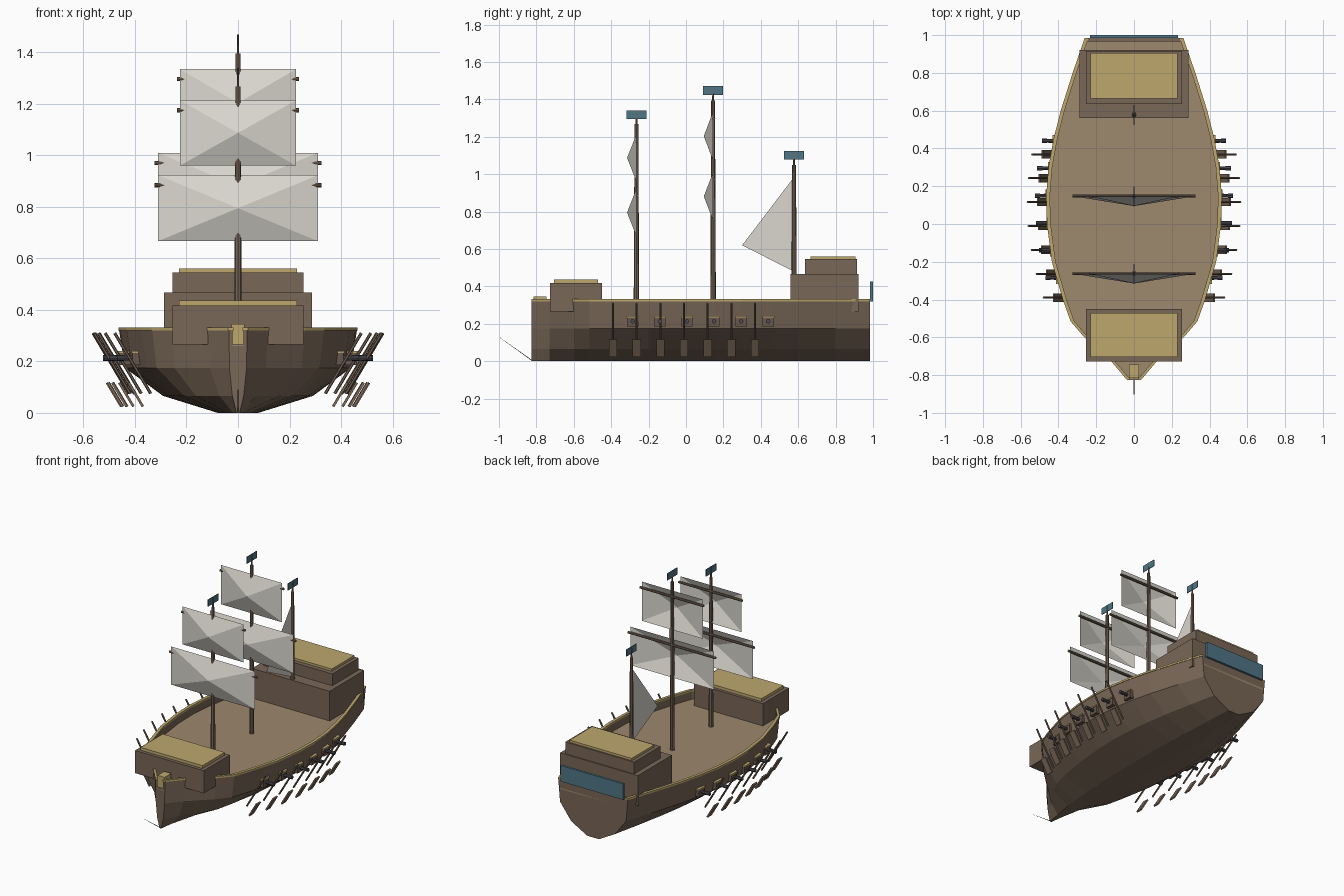
import bpy, bmesh
from math import atan2
from mathutils import Vector

if "Cube" in bpy.data.objects:
    bpy.data.objects.remove(bpy.data.objects["Cube"])


def mat(name, r, g, b):
    m = bpy.data.materials.new(name)
    m.diffuse_color = (r, g, b, 1)
    m.use_nodes = True
    m.node_tree.nodes["Principled BSDF"].inputs["Base Color"].default_value = m.diffuse_color
    return m


WOOD = mat("wood", .19, .135, .095)
DARK = mat("dark_wood", .14, .095, .07)
DECK = mat("deck_planks", .34, .25, .155)
TRIM = mat("trim", .51, .39, .155)
CLOTH = mat("cloth", .70, .68, .62)
BLUE = mat("blue", .08, .18, .24)
IRON = mat("iron", .07, .07, .085)


def mesh(name, verts, faces, m, fix=True):
    me = bpy.data.meshes.new(name)
    me.from_pydata(verts, [], faces)
    if fix:
        bm = bmesh.new()
        bm.from_mesh(me)
        bmesh.ops.recalc_face_normals(bm, faces=bm.faces)
        bm.to_mesh(me)
        bm.free()
    me.materials.append(m)
    ob = bpy.data.objects.new(name, me)
    bpy.context.collection.objects.link(ob)
    return ob


def box(name, x, y, z, m):
    v = [(a, b, c) for a in x for b in y for c in z]
    f = [(0, 1, 3, 2), (4, 6, 7, 5), (0, 4, 5, 1), (2, 3, 7, 6), (0, 2, 6, 4), (1, 5, 7, 3)]
    return mesh(name, v, f, m)


def rod(name, p, q, r1, r2, m, n=8):
    p, q = Vector(p), Vector(q)
    d = q - p
    bpy.ops.mesh.primitive_cone_add(vertices=n, radius1=r1, radius2=r2, depth=d.length,
                                    location=(p + q) / 2,
                                    rotation=d.to_track_quat('Z', 'Y').to_euler())
    ob = bpy.context.object
    ob.name = name
    ob.data.materials.append(m)
    return ob


# Hull plan: (y, half width at the rail)
PLAN = [(-.825, .035), (-.73, .115), (-.60, .26), (-.515, .333), (-.40, .374), (-.20, .432),
        (0, .458), (.15, .462), (.30, .450), (.45, .423), (.60, .385), (.80, .322), (.985, .258)]


def width(y):
    for (y0, w0), (y1, w1) in zip(PLAN, PLAN[1:]):
        if y0 <= y <= y1:
            return w0 + (w1 - w0) * (y - y0) / (y1 - y0)


def loft(name, section, m):
    """Sweep a half-section function of width, mirrored into a closed ring, along the plan."""
    verts, faces = [], []
    for y, w in PLAN:
        half = section(w)
        ring = half + [(-x, z) for x, z in reversed(half)]
        verts += [(x, y, z) for x, z in ring]
    n = len(ring)
    for i in range(len(PLAN) - 1):
        for j in range(n):
            k = (j + 1) % n
            faces.append((i * n + j, i * n + k, i * n + n + k, i * n + n + j))
    faces += [tuple(range(n)), tuple(range(len(verts) - n, len(verts)))]
    return mesh(name, verts, faces, m)


loft("hull", lambda w: [(.17 * w, 0), (.63 * w, .066), (.95 * w, .175), (w, .322),
                        (max(w - .014, .01), .322), (max(w - .014, .01), .26)], WOOD)
loft("deck", lambda w: [(max(w - .013, .008), .255), (max(w - .013, .008), .268)], DECK)

# Rails on the bulwarks
for s in (-1, 1):
    v, f = [], []
    for y, w in PLAN:
        v += [(s * (w + .003), y, .32), (s * (w + .003), y, .332),
              (s * max(w - .017, .002), y, .332), (s * max(w - .017, .002), y, .32)]
    for i in range(0, len(v) - 4, 4):
        for j in range(4):
            k = (j + 1) % 4
            f.append((i + j, i + k, i + 4 + k, i + 4 + j))
    f += [(0, 1, 2, 3), tuple(range(len(v) - 4, len(v)))]
    mesh("rail", v, f, TRIM)
box("stern_bulwark", (-.25, .25), (.965, .985), (.26, .328), WOOD)

# Castles, figurehead block, stern window
box("forecastle", (-.255, .255), (-.727, -.45), (.265, .417), WOOD)
box("forecastle_roof", (-.23, .23), (-.705, -.47), (.415, .436), TRIM)
box("aft_castle_lower", (-.288, .288), (.56, .922), (.265, .467), WOOD)
box("aft_castle_upper", (-.255, .255), (.635, .915), (.465, .546), WOOD)
box("aft_castle_roof", (-.23, .23), (.665, .905), (.545, .561), TRIM)
box("bow_block", (-.026, .026), (-.815, -.745), (.268, .345), TRIM)
box("stern_window", (-.232, .232), (.985, 1.0), (.32, .427), BLUE)
rod("bow_spike", (0, -.825, .005), (0, -1.0, .13), .002, .0005, DARK, 4)

# Masts, flagpoles, flags
for label, y, top, tip in (("fore", -.265, 1.268, 1.34), ("main", .145, 1.395, 1.47),
                           ("mizzen", .578, 1.05, 1.125)):
    rod(label + "_mast", (0, y, .265), (0, y, top), .015, .010, WOOD)
    rod(label + "_flagpole", (0, y, top), (0, y, tip), .005, .004, WOOD, 6)
    box(label + "_flag", (-.002, .002), (y - .053, y + .053), (tip - .046, tip), BLUE)

# Square sails: four-sided pyramids bulging forward, each on a yard
for label, y, z0, z1, w in (("fore_lower", -.265, .667, .923, .31), ("fore_upper", -.265, .960, 1.214, .226),
                            ("main_lower", .145, .752, 1.01, .31), ("main_upper", .145, 1.072, 1.335, .226)):
    mesh(label + "_sail", [(-w, y, z0), (w, y, z0), (w, y, z1), (-w, y, z1), (0, y - .05, (z0 + z1) / 2)],
         [(0, 1, 4), (1, 2, 4), (2, 3, 4), (3, 0, 4)], CLOTH, False)
    e = w + (.015 if w > .3 else .01)
    rod(label + "_yard", (-e, y + .004, z1 - .039), (e, y + .004, z1 - .039), .008, .008, WOOD)
mesh("mizzen_sail", [(0, .578, .985), (0, .30, .62), (0, .585, .475)], [(0, 1, 2)], CLOTH, False)

for s in (-1, 1):
    # Gun ports and cannons
    for i in range(6):
        y = -.285 + .145 * i
        w = width(y)
        box("gun_port", (s * (w - .05), s * (w + .002)), (y - .03, y + .03), (.185, .233), DARK)
        box("port_lintel", (s * (w - .05), s * (w + .006)), (y - .032, y + .032), (.233, .241), TRIM)
        rod("cannon", (s * (w - .06), y, .213), (s * (w + .062), y, .213), .012, .009, IRON)
        rod("cannon_muzzle", (s * (w + .035), y, .213), (s * (w + .062), y, .213), .012, .012, IRON)
    # Oars: slanted shaft with an offset blade
    for i in range(7):
        y = -.39 + .1265 * i
        t = width(y) + .102
        rod("oar_shaft", (s * t, y, .31), (s * (t - .14), y, .075), .006, .006, WOOD, 6)
        blade = box("oar_blade", (-.005, .005), (-.022, .022), (-.054, .054), WOOD)
        blade.location = (s * (t - .082), y, .071)
        blade.rotation_euler = (0, s * atan2(.14, .235), 0)
